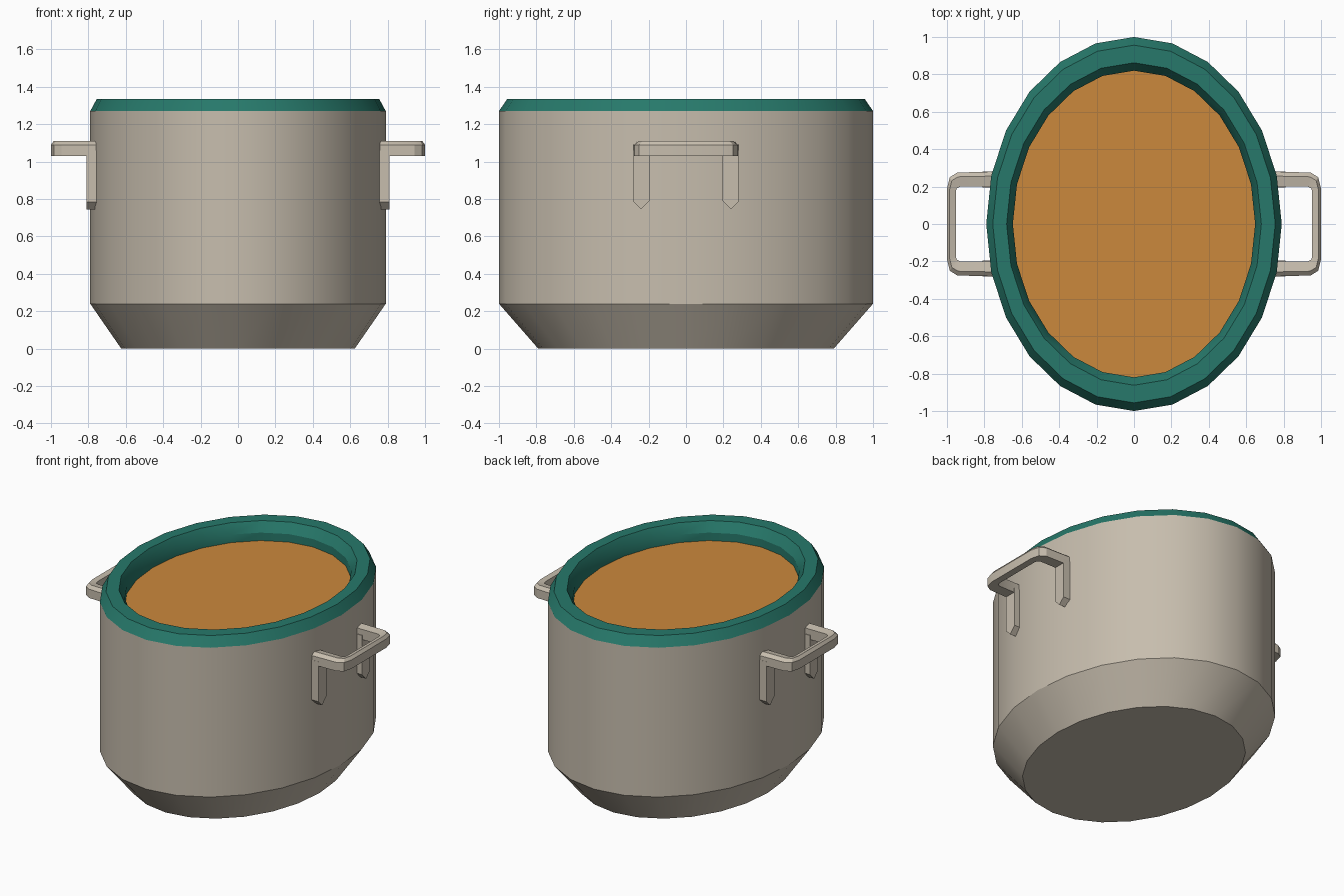
import bpy, bmesh, math

cube = bpy.data.objects.get("Cube")
if cube:
    bpy.data.objects.remove(cube, do_unlink=True)

SIDES, RX, RY = 24, 0.79, 1.0


def material(name, rgb):
    m = bpy.data.materials.new(name)
    m.use_nodes = True
    m.diffuse_color = (*rgb, 1)
    m.node_tree.nodes["Principled BSDF"].inputs["Base Color"].default_value = (*rgb, 1)
    return m


steel = material("warm_grey", (0.57, 0.51, 0.42))
teal = material("teal", (0.02, 0.19, 0.145))
orange = material("orange", (0.60, 0.25, 0.045))


def finish(bm, name, mat):
    mesh = bpy.data.meshes.new(name)
    bm.to_mesh(mesh)
    bm.free()
    mesh.materials.append(mat)
    ob = bpy.data.objects.new(name, mesh)
    bpy.context.collection.objects.link(ob)
    bpy.ops.object.select_all(action="DESELECT")
    ob.select_set(True)
    bpy.context.view_layer.objects.active = ob
    bpy.ops.object.shade_smooth_by_angle(angle=math.radians(30))
    return ob


def skin(bm, rings, closed=True):
    """Join successive rings of vertices with quads."""
    n = len(rings[0])
    for a, b in zip(rings, rings[1:]):
        for i in range(n):
            j = (i + 1) % n
            bm.faces.new((a[i], a[j], b[j], b[i]))


def oval_ring(bm, scale, z):
    angles = [math.tau * i / SIDES for i in range(SIDES)]
    return [bm.verts.new((-RX * scale * math.sin(a), RY * scale * math.cos(a), z))
            for a in angles]


def oval_shell(name, mat, profile, cap=False):
    bm = bmesh.new()
    rings = [oval_ring(bm, s, z) for s, z in profile]
    skin(bm, rings)
    if cap:
        bm.faces.new(rings[0][::-1])
    return finish(bm, name, mat)


# Pot body with tapered base
oval_shell("pot_body", steel, [(0.79, 0), (1, 0.24), (1, 1.27)], cap=True)

# Rim bevelled outside and inside, with the inner wall
oval_shell("pot_rim", teal,
           [(1, 1.27), (0.956, 1.335), (0.862, 1.335), (0.82, 1.27), (0.82, 1.2)])

# Food surface
bm = bmesh.new()
bm.faces.new(oval_ring(bm, 0.82, 1.215))
finish(bm, "soup_surface", orange)


# Handle loop: outer and inner plan points, mirrored front to back
OUTER = [(0.76, 0.28), (0.945, 0.275), (0.985, 0.25), (1.0, 0.19)]
INNER = [(0.76, 0.20), (0.93, 0.20), (0.948, 0.19), (0.953, 0.17)]


def both_ends(points):
    return points + [(x, -y) for x, y in reversed(points)]


def handle(name, side):
    bm = bmesh.new()
    rings = []
    for (ox, oy), (ix, iy) in zip(both_ends(OUTER), both_ends(INNER)):
        tx, ty = ox + (ix - ox) * 0.3, oy + (iy - oy) * 0.3
        section = [(ox, oy, 1.03), (ox, oy, 1.09), (tx, ty, 1.11),
                   (ix, iy, 1.10), (ix, iy, 1.03)]
        rings.append([bm.verts.new((side * x, y, z)) for x, y, z in section])
    skin(bm, rings)
    bm.faces.new(rings[0])
    bm.faces.new(rings[-1])
    bmesh.ops.recalc_face_normals(bm, faces=bm.faces)
    return finish(bm, name, steel)


# Mounting strap with a pointed lower end
STRAP = [(0.195, 1.06), (0.28, 1.06), (0.28, 0.785), (0.24, 0.745), (0.195, 0.79)]


def strap(name, side, end):
    bm = bmesh.new()
    rings = [[bm.verts.new((side * x, end * y, z)) for y, z in STRAP]
             for x in (0.75, 0.81)]
    skin(bm, rings)
    bm.faces.new(rings[0])
    bm.faces.new(rings[1])
    bmesh.ops.recalc_face_normals(bm, faces=bm.faces)
    return finish(bm, name, steel)


for side, side_name in ((1, "left"), (-1, "right")):
    handle(side_name + "_handle", side)
    for end, end_name in ((-1, "front"), (1, "back")):
        strap(f"{side_name}_{end_name}_handle_strap", side, end)
